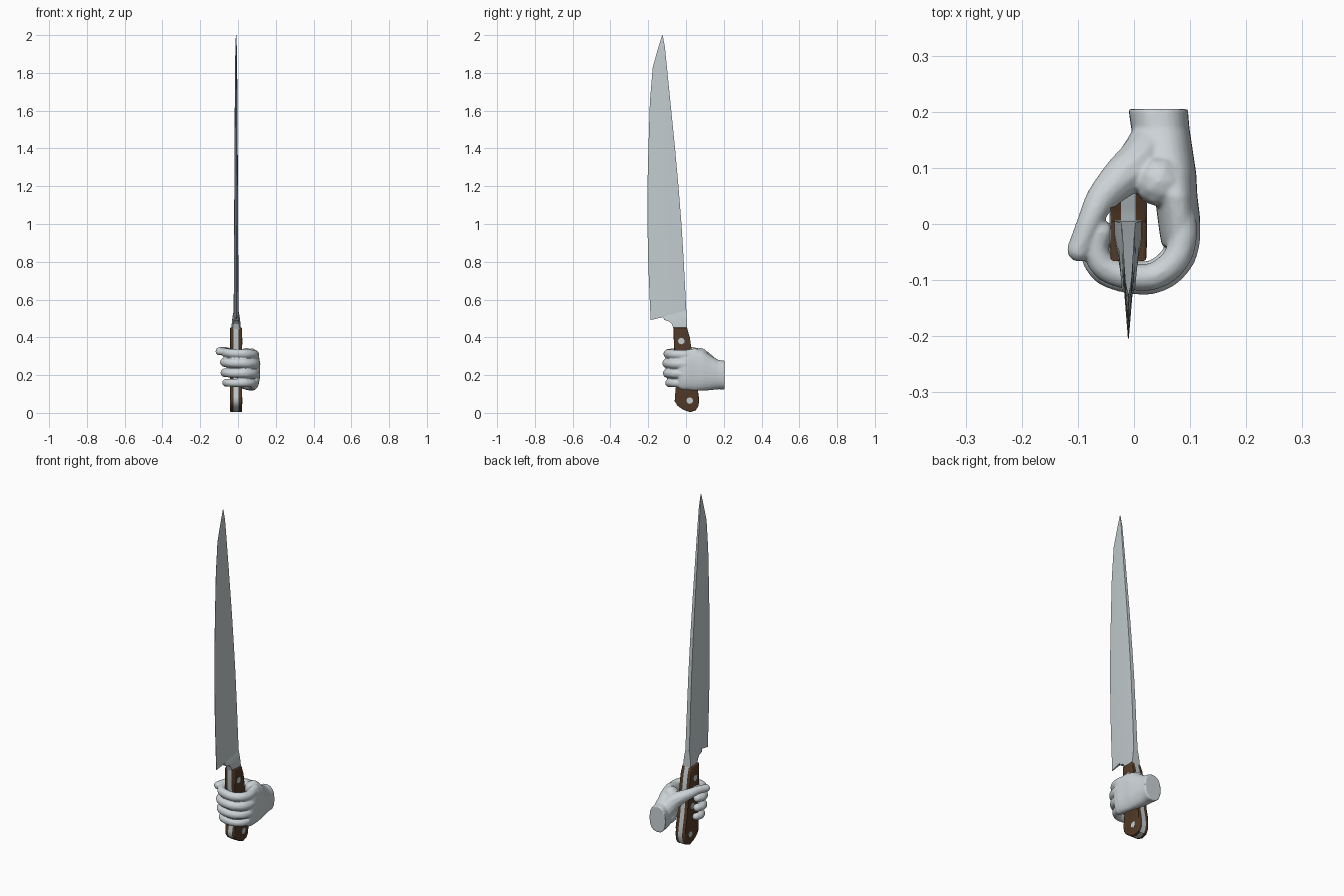
import bpy, bmesh, math
from mathutils import Vector, Matrix

if "Cube" in bpy.data.objects:
    bpy.data.objects.remove(bpy.data.objects["Cube"])

CX = -0.01  # centre plane of the knife


def material(name, rgb):
    m = bpy.data.materials.new(name)
    m.diffuse_color = (*rgb, 1)
    m.use_nodes = True
    m.node_tree.nodes["Principled BSDF"].inputs["Base Color"].default_value = m.diffuse_color
    return m


STEEL = material("pale steel", (0.54, 0.60, 0.62))
SKIN = material("pale grey hand", (0.60, 0.65, 0.67))
WOOD = material("dark brown wood", (0.085, 0.042, 0.02))


def finish(bm, name, mat, angle=30):
    bmesh.ops.recalc_face_normals(bm, faces=bm.faces)
    me = bpy.data.meshes.new(name)
    bm.to_mesh(me)
    bm.free()
    ob = bpy.data.objects.new(name, me)
    bpy.context.collection.objects.link(ob)
    me.materials.append(mat)
    bpy.ops.object.select_all(action='DESELECT')
    ob.select_set(True)
    bpy.context.view_layer.objects.active = ob
    bpy.ops.object.shade_smooth_by_angle(angle=math.radians(angle))
    return ob


def loft(bm, rings):
    vs = [[bm.verts.new(p) for p in r] for r in rings]
    n = len(vs[0])
    for a, b in zip(vs, vs[1:]):
        for i in range(n):
            j = (i + 1) % n
            bm.faces.new((a[i], a[j], b[j], b[i]))
    bm.faces.new(vs[0])
    bm.faces.new(vs[-1])


def wedge(name, rows, mid, edge):
    """Loft of rows (edge y, edge z, spine y, spine z, half thickness)."""
    rings = []
    for ey, ez, sy, sz, t in rows:
        my, mz = sy + (ey - sy) * .4, sz + (ez - sz) * .4
        e = t * edge
        rings.append([(CX + t, sy, sz), (CX + t * mid, my, mz), (CX + e, ey, ez),
                      (CX - e, ey, ez), (CX - t * mid, my, mz), (CX - t, sy, sz)])
    bm = bmesh.new()
    loft(bm, rings)
    return finish(bm, name, STEEL, 20)


# blade, narrowing to the tip
wedge("blade", [
    (-.187, .492, .002, .535, .013), (-.193, .62, -.003, .63, .0125),
    (-.200, .80, -.012, .80, .0115), (-.204, 1.0, -.024, 1.0, .0105),
    (-.204, 1.2, -.040, 1.2, .0095), (-.199, 1.4, -.058, 1.4, .0085),
    (-.191, 1.65, -.083, 1.65, .007), (-.176, 1.83, -.101, 1.83, .0055),
    (-.148, 1.93, -.111, 1.93, .004), (-.128, 1.995, -.122, 1.995, .0015),
    (-.125, 2.0, -.124, 2.0, .001)], .9, .08)

# bolster between the blade and the handle
wedge("bolster", [
    (-.066, .445, .006, .445, .025), (-.074, .470, .005, .475, .023),
    (-.088, .484, .004, .50, .020), (-.115, .492, .003, .52, .017),
    (-.122, .508, .002, .542, .0125)], 1, .7)

# handle: steel tang between two wooden scales
OUTLINE = [(-.066, .452), (.005, .452), (.02, .40), (.03, .33), (.042, .24), (.052, .17),
           (.064, .11), (.069, .075), (.067, .04), (.052, .014), (.022, .004),
           (-.012, .015), (-.045, .038), (-.06, .062), (-.058, .085), (-.05, .12),
           (-.046, .2), (-.05, .28), (-.064, .34)]


def plate(name, x0, x1, mat, bevel=0):
    bm = bmesh.new()
    loft(bm, [[(x, y, z) for y, z in OUTLINE] for x in (x0, x1)])
    if bevel:
        outer = max(x0, x1, key=lambda x: abs(x - CX))
        es = [e for e in bm.edges if all(abs(v.co.x - outer) < 1e-5 for v in e.verts)]
        bmesh.ops.bevel(bm, geom=es, offset=bevel, segments=3, affect='EDGES', profile=.5)
    return finish(bm, name, mat, 40)


plate("tang", CX - .013, CX + .013, STEEL)
for side, label in ((1, "right"), (-1, "left")):
    plate(label + "_scale", CX + side * .013, CX + side * .032, WOOD, .006)

# rivets through the handle
for i, (y, z) in enumerate([(-.025, .38), (0, .225), (.02, .065)]):
    bm = bmesh.new()
    bmesh.ops.create_cone(bm, cap_ends=True, segments=20, radius1=.017, radius2=.017, depth=.067,
                          matrix=Matrix.Translation((CX, y, z)) @ Matrix.Rotation(math.pi / 2, 4, 'Y'))
    finish(bm, "rivet_%d" % (i + 1), STEEL)


# hand: palm loft plus fingers and thumb, fused by a voxel remesh
def limb(bm, path, steps=10):
    """Dense spheres along a smooth path of (x, y, z, radius)."""
    p = [Vector(q) for q in path]
    p = [p[0]] + p + [p[-1]]
    for k in range(1, len(p) - 2):
        a, b, c, d = p[k - 1:k + 3]
        for s in range(steps + 1):
            t = s / steps
            q = .5 * (2 * b + (c - a) * t + (2 * a - 5 * b + 4 * c - d) * t * t
                      + (3 * b - a - 3 * c + d) * t ** 3)
            bmesh.ops.create_icosphere(bm, subdivisions=2, radius=q[3],
                                       matrix=Matrix.Translation(q[:3]))


bm = bmesh.new()
palm = [(.205, .043, .200, .053, .076), (.17, .047, .203, .052, .078),
        (.13, .055, .212, .050, .092), (.09, .065, .224, .046, .106),
        (.05, .075, .230, .038, .112), (.01, .080, .228, .038, .108),
        (-.02, .081, .226, .035, .104), (-.04, .078, .226, .028, .095)]
rings = []
for y, cx, cz, rx, rz in palm:
    ring = []
    for i in range(28):
        a = 2 * math.pi * i / 28
        c, s = math.cos(a), math.sin(a)
        ring.append((cx + rx * math.copysign(abs(c) ** .85, c), y,
                     cz + rz * math.copysign(abs(s) ** .85, s)))
    rings.append(ring)
loft(bm, rings)

# four curled fingers: height at knuckle, height at tip, radius, reach
for z0, z1, r, k in [(.305, .322, .0265, .97), (.256, .270, .0275, 1.03),
                     (.206, .214, .0265, 1.0), (.157, .160, .0240, .90)]:
    pts = [(.085, .02), (.090, -.02), (.076, -.066), (.035, -.096),
           (-.02, -.094), (-.056, -.077), (-.070, -.045), (-.062, -.015)]
    limb(bm, [(x * k, y * k, z0 + (z1 - z0) * i / 7, r * (1 - .02 * i))
              for i, (x, y) in enumerate(pts)])

# thumb and its fleshy base
limb(bm, [(.042, .148, .225, .050), (.012, .108, .272, .046), (-.022, .083, .300, .037),
          (-.058, .045, .319, .028), (-.079, .003, .328, .023), (-.098, -.046, .326, .022)])
limb(bm, [(.035, .11, .19, .045), (.03, .095, .25, .046), (.045, .075, .30, .045)])

hand = finish(bm, "hand", SKIN)
rm = hand.modifiers.new("fuse", 'REMESH')
rm.mode = 'VOXEL'
rm.voxel_size = .004
rm.use_smooth_shade = True
sm = hand.modifiers.new("soften", 'SMOOTH')
sm.factor = .5
sm.iterations = 6
for m in ("fuse", "soften"):
    bpy.ops.object.modifier_apply(modifier=m)
bpy.ops.object.shade_smooth_by_angle(angle=math.radians(60))
